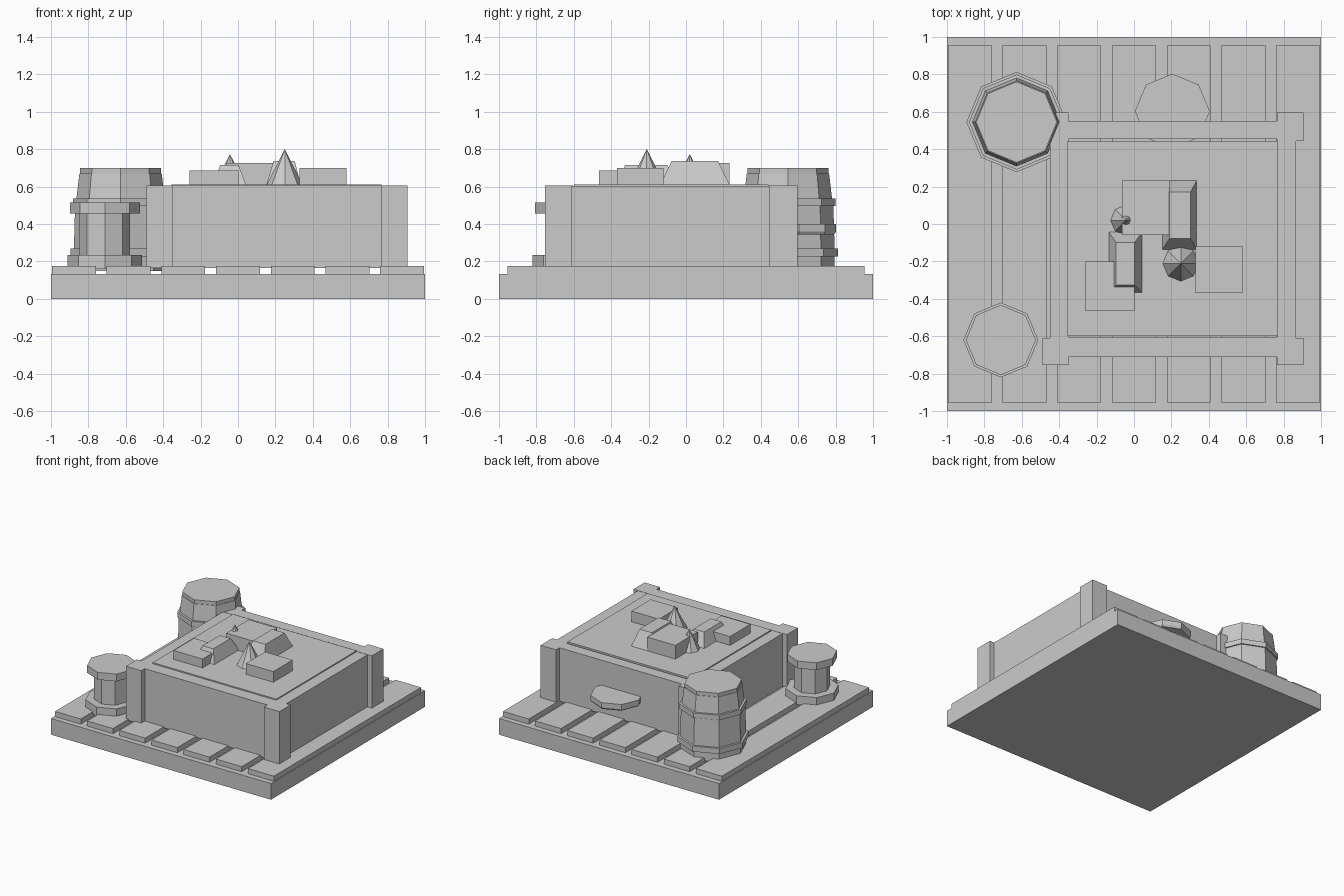
import bpy, bmesh, math

if "Cube" in bpy.data.objects:
    bpy.data.objects.remove(bpy.data.objects["Cube"])


def make(name, bm):
    bmesh.ops.recalc_face_normals(bm, faces=bm.faces)
    mesh = bpy.data.meshes.new(name)
    bm.to_mesh(mesh)
    bm.free()
    obj = bpy.data.objects.new(name, mesh)
    bpy.context.collection.objects.link(obj)
    return obj


def frustum(name, base, top, z0, z1):
    """Block from a base rectangle to a top rectangle (x0, x1, y0, y1)."""
    bm = bmesh.new()
    rings = []
    for (x0, x1, y0, y1), z in ((base, z0), (top, z1)):
        rings.append([bm.verts.new((x, y, z)) for x, y in
                      ((x0, y0), (x1, y0), (x1, y1), (x0, y1))])
    lo, hi = rings
    bm.faces.new(lo)
    bm.faces.new(hi)
    for i in range(4):
        j = (i + 1) % 4
        bm.faces.new((lo[i], lo[j], hi[j], hi[i]))
    return make(name, bm)


def box(name, x0, x1, y0, y1, z0, z1):
    return frustum(name, (x0, x1, y0, y1), (x0, x1, y0, y1), z0, z1)


def lathe(name, x, y, profile, sides=8):
    """Faceted turned shape from (radius, height) points, capped at both ends."""
    bm = bmesh.new()
    rings = [[bm.verts.new((x + r * math.cos(2 * math.pi * k / sides),
                            y + r * math.sin(2 * math.pi * k / sides), z))
              for k in range(sides)] for r, z in profile]
    bm.faces.new(rings[0])
    bm.faces.new(rings[-1])
    for a, b in zip(rings, rings[1:]):
        for k in range(sides):
            n = (k + 1) % sides
            bm.faces.new((a[k], a[n], b[n], b[k]))
    return make(name, bm)


def spike(name, x, y, r, z0, z1):
    bm = bmesh.new()
    bmesh.ops.create_cone(bm, cap_ends=True, segments=8, radius1=r, radius2=0,
                          depth=z1 - z0)
    bmesh.ops.translate(bm, verts=bm.verts, vec=(x, y, (z0 + z1) / 2))
    return make(name, bm)


# Dock slab and planks
box("dock_base", -1, 1, -1, 1, 0, 0.133)
for i in range(7):
    c = 0.2925 * (i - 3)
    box("dock_plank", c - 0.117, c + 0.117, -0.955, 0.955, 0.133, 0.175)

# Crate: corner posts, side walls and contents
for x0, x1 in ((-0.49, -0.35), (0.765, 0.905)):
    for y0, y1 in ((-0.755, -0.61), (0.445, 0.595)):
        box("crate_post", x0, x1, y0, y1, 0.165, 0.605)
box("crate_front_wall", -0.35, 0.765, -0.71, -0.605, 0.165, 0.605)
box("crate_back_wall", -0.35, 0.765, 0.455, 0.55, 0.165, 0.605)
box("crate_left_wall", -0.45, -0.35, -0.61, 0.445, 0.165, 0.603)
box("crate_right_wall", 0.765, 0.865, -0.61, 0.445, 0.165, 0.603)
box("crate_fill", -0.355, 0.768, -0.60, 0.442, 0.165, 0.612)

# Cargo on top: boxes, ingots and spikes
box("cargo_box_left", -0.26, 0.003, -0.465, -0.2, 0.605, 0.685)
box("cargo_box_right", 0.33, 0.58, -0.37, -0.12, 0.605, 0.70)
box("cargo_box_back", -0.065, 0.19, -0.06, 0.232, 0.605, 0.725)
frustum("ingot_back", (0.15, 0.337, -0.14, 0.235), (0.19, 0.303, -0.077, 0.172), 0.605, 0.737)
frustum("ingot_front", (-0.137, 0.045, -0.37, -0.04), (-0.095, 0.003, -0.325, -0.1), 0.605, 0.715)
spike("crystal_large", 0.25, -0.21, 0.097, 0.61, 0.80)
spike("crystal_small", -0.043, 0.02, 0.083, 0.61, 0.773)

# Round disc sticking out of the crate's back
lathe("back_disc", 0.205, 0.603, [(0.19, 0.345), (0.2, 0.36), (0.2, 0.40)])

# Barrel with two hoops and a lid
bx, by = -0.628, 0.545
lathe("barrel_body", bx, by, [(0.25, 0.15), (0.25, 0.25), (0.243, 0.50), (0.236, 0.535), (0.22, 0.67)])
lathe("barrel_lid", bx, by, [(0.216, 0.665), (0.216, 0.70)])
lathe("barrel_hoop_low", bx, by, [(0.268, 0.225), (0.268, 0.27)])
lathe("barrel_hoop_high", bx, by, [(0.254, 0.495), (0.254, 0.537)])

# Mooring bollard
lathe("bollard", -0.712, -0.62, [(0.2, 0.16), (0.2, 0.235), (0.135, 0.235), (0.135, 0.455),
                                 (0.187, 0.455), (0.187, 0.515)])
